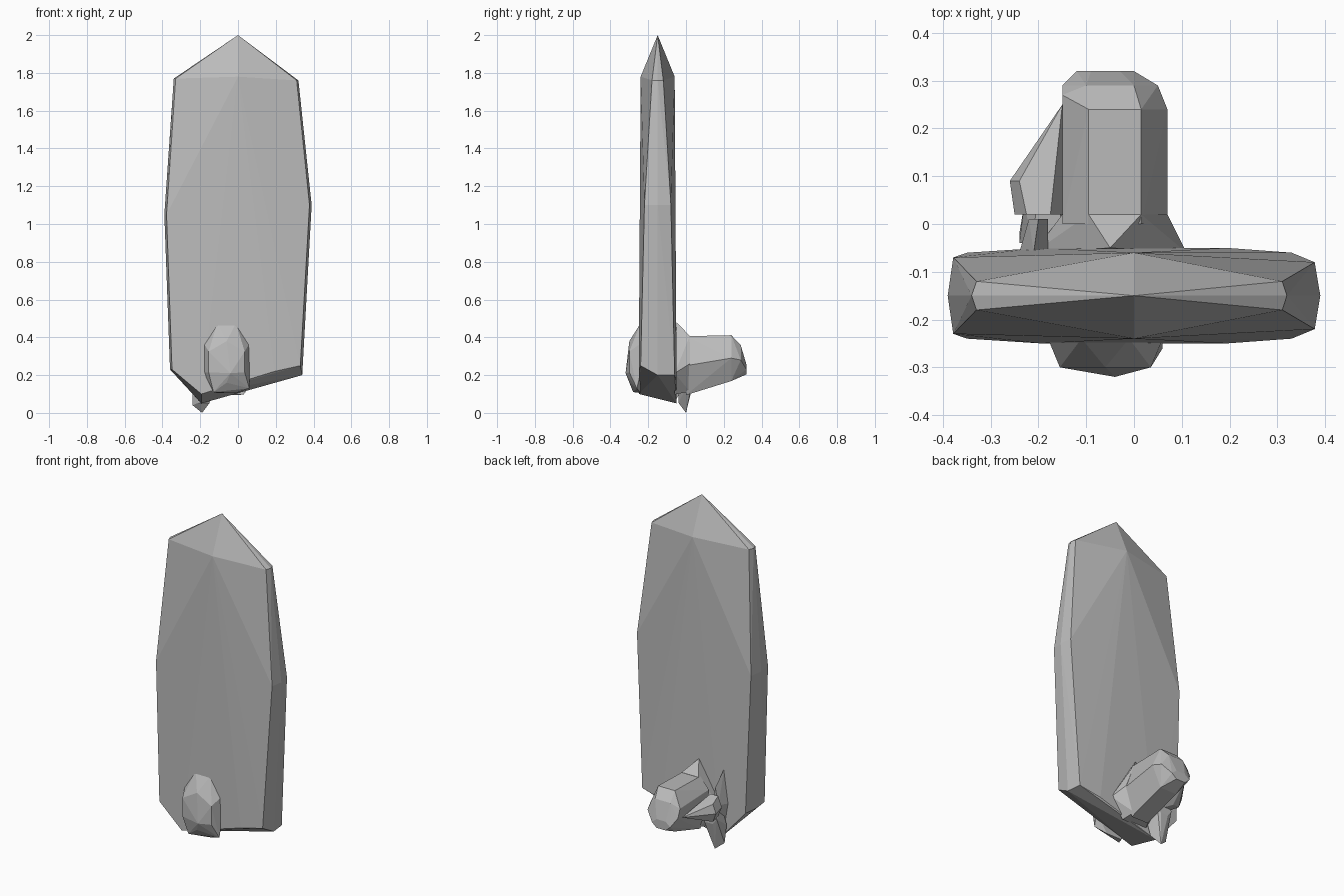
import bpy
import bmesh
from math import cos, sin, tau

cube = bpy.data.objects.get("Cube")
if cube:
    bpy.data.objects.remove(cube)


def make_material(name, shade):
    """Plain matte material of one grey shade."""
    material = bpy.data.materials.new(name)
    material.use_nodes = True
    colour = (shade, shade, shade, 1)
    material.diffuse_color = colour
    shader = material.node_tree.nodes["Principled BSDF"]
    shader.inputs["Base Color"].default_value = colour
    shader.inputs["Roughness"].default_value = 0.9
    return material


stone = make_material("grey stone", 0.5)


def rock(name, corners):
    """Chipped stone: the flat-faced convex hull of its corners."""
    bm = bmesh.new()
    for corner in corners:
        bm.verts.new(corner)
    bmesh.ops.convex_hull(bm, input=bm.verts)
    buried = [vert for vert in bm.verts if not vert.link_faces]
    bmesh.ops.delete(bm, geom=buried, context='VERTS')
    bmesh.ops.recalc_face_normals(bm, faces=bm.faces)
    mesh = bpy.data.meshes.new(name)
    bm.to_mesh(mesh)
    bm.free()
    mesh.materials.append(stone)
    bpy.context.collection.objects.link(bpy.data.objects.new(name, mesh))


def ring(centre, half_width, half_height, sides=6, turn=0.0):
    """Upright polygon facing the front, the cross-section of a stone."""
    x, y, z = centre
    angles = [tau * (step + turn) / sides for step in range(sides)]
    return [(x + half_width * cos(angle), y, z + half_height * sin(angle))
            for angle in angles]


def slab_corners(outline, middle, shoulder):
    """Outer ridge at mid depth, between a front and a back face."""
    corners = []
    for x, z, depth in outline:
        inner_x = 0.97 * x
        inner_z = min(z, shoulder)
        # The underside slopes up towards the front
        front_z = inner_z if inner_z > 0.2 else inner_z + 0.05
        corners.append((inner_x, middle - depth, front_z))
        corners.append((inner_x, middle + depth, inner_z))
        if abs(x) > 0.3 or z > shoulder:
            corners.append((x, middle, z))
    return corners


# Tall standing slab with a pointed top, pinched shoulders and a slanting foot;
# each corner is its x, z and half depth
slab_outline = [(0, 2, 0.09), (-0.34, 1.77, 0.03), (-0.39, 1.05, 0.08),
                (-0.36, 0.23, 0.09), (-0.2, 0.05, 0.1), (0.2, 0.17, 0.1),
                (0.34, 0.2, 0.09), (0.39, 1.1, 0.07), (0.32, 1.76, 0.03)]
rock("slab", slab_corners(slab_outline, middle=-0.15, shoulder=1.78))

# Small rounded rock against the front
front_rock = ring((-0.06, -0.24, 0.29), half_width=0.13, half_height=0.2,
                  sides=8, turn=0.5)
front_rock += ring((-0.06, -0.3, 0.27), half_width=0.11, half_height=0.11, turn=0.5)
front_rock += [(-0.04, -0.32, 0.21), (0.06, -0.26, 0.13), (-0.13, -0.28, 0.11)]
rock("front_rock", front_rock)

# Boulder jutting out of the back, rounded off at the far end
boulder = ring((-0.04, 0, 0.25), half_width=0.11, half_height=0.18)
boulder += ring((-0.04, 0.24, 0.29), half_width=0.11, half_height=0.14)
boulder += ring((-0.05, 0.29, 0.28), half_width=0.1, half_height=0.09)
boulder += ring((-0.06, 0.32, 0.23), half_width=0.06, half_height=0.03)
boulder += [(-0.15, 0, 0.34), (-0.15, 0.27, 0.33)]
rock("back_boulder", boulder)

# Peaked collar between slab and boulder
collar = ring((-0.05, -0.06, 0.21), half_width=0.16, half_height=0.13)
collar += ring((-0.04, 0.02, 0.26), half_width=0.11, half_height=0.17)
collar.append((-0.05, -0.05, 0.48))
rock("back_collar", collar)

# Tapering lump in the corner beside the boulder
lump = ring((-0.2, 0.02, 0.27), half_width=0.05, half_height=0.07)
lump += ring((-0.22, 0.09, 0.26), half_width=0.04, half_height=0.06)
lump.append((-0.15, 0.25, 0.27))
rock("side_lump", lump)

# Pointed shard that reaches the ground
shard = ring((-0.18, -0.04, 0.14), half_width=0.06, half_height=0.1)
shard += ring((-0.18, 0.04, 0.2), half_width=0.05, half_height=0.04)
shard += [(-0.19, 0, 0), (-0.24, -0.02, 0.04)]
rock("ground_shard", shard)

# Thin splinter standing against the slab
splinter = ring((-0.21, -0.06, 0.26), half_width=0.03, half_height=0.2, sides=4)
splinter += ring((-0.2, 0.01, 0.27), half_width=0.02, half_height=0.1, sides=4)
rock("upright_splinter", splinter)
